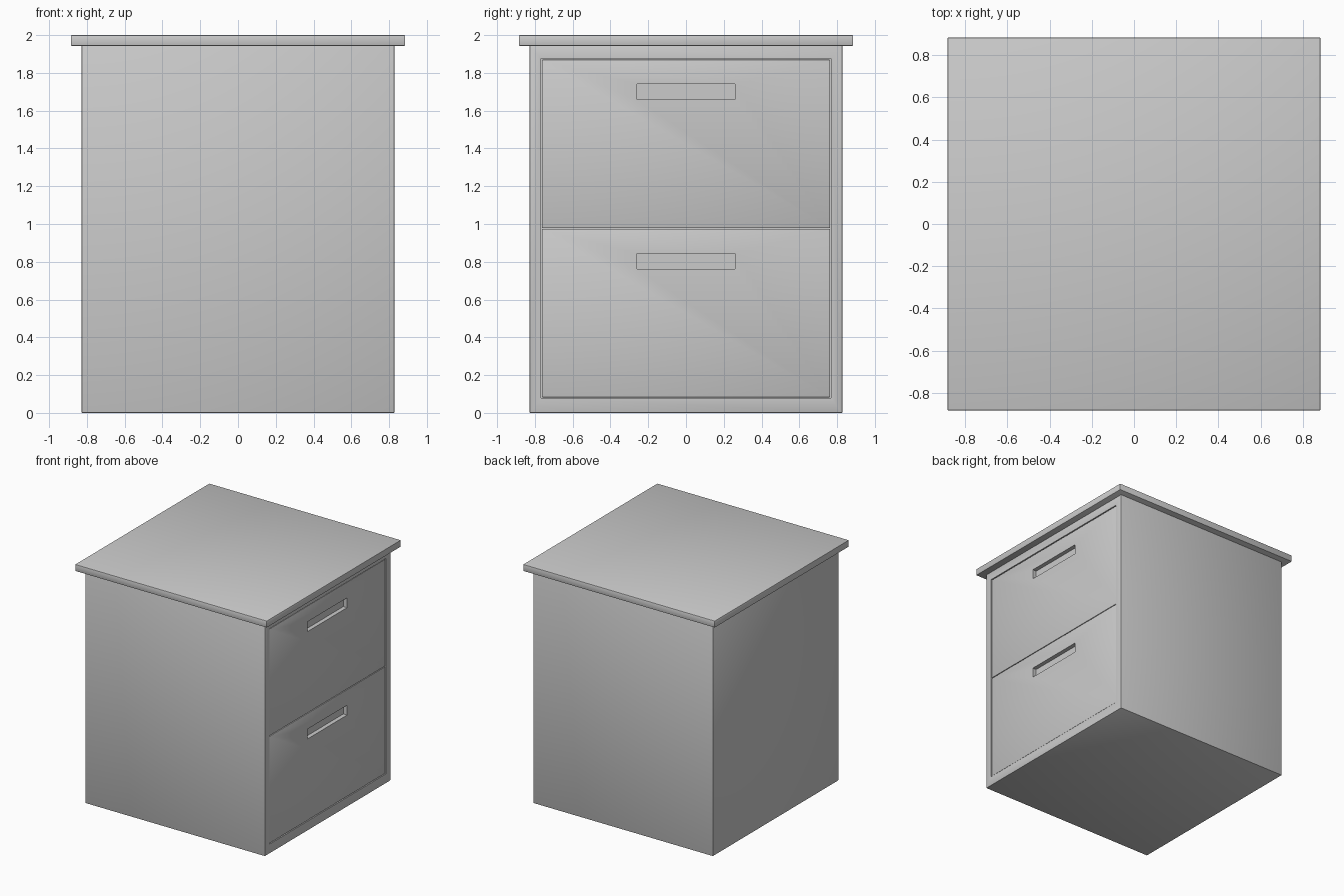
import bpy

if "Cube" in bpy.data.objects:
    bpy.data.objects.remove(bpy.data.objects["Cube"])


def box(name, x, y, z, bevel=0.0):
    """Box spanning the (min, max) ranges, with optional rounded edges."""
    bpy.ops.mesh.primitive_cube_add(size=1)
    ob = bpy.context.object
    ob.name = name
    ob.location = [(a + b) / 2 for a, b in (x, y, z)]
    ob.scale = [b - a for a, b in (x, y, z)]
    bpy.ops.object.transform_apply(location=True, rotation=True, scale=True)
    if bevel:
        m = ob.modifiers.new("edge", 'BEVEL')
        m.width, m.segments = bevel, 2
        bpy.ops.object.modifier_apply(modifier=m.name)
    return ob


def cut(ob, x, y, z):
    """Subtract a box from an object, then discard the cutter."""
    cutter = box("cutter", x, y, z)
    cutter.hide_render = True
    bpy.context.view_layer.objects.active = ob
    m = ob.modifiers.new("cut", 'BOOLEAN')
    m.operation, m.solver, m.object = 'DIFFERENCE', 'EXACT', cutter
    bpy.ops.object.modifier_apply(modifier=m.name)
    bpy.data.objects.remove(cutter, do_unlink=True)


def smooth(ob):
    bpy.ops.object.select_all(action='DESELECT')
    ob.select_set(True)
    bpy.context.view_layer.objects.active = ob
    bpy.ops.object.shade_smooth_by_angle(angle=0.6)


SIDE, TOP = 0.828, 0.885

# Cabinet body with a shallow opening on the +x side
body = box("cabinet_body", (-SIDE, SIDE), (-SIDE, SIDE), (0, 1.945), 0.004)
cut(body, (SIDE - 0.08, SIDE + 0.1), (-0.768, 0.768), (0.078, 1.875))
smooth(body)

# Overhanging top
smooth(box("top_panel", (-TOP, TOP), (-TOP, TOP), (1.943, 2.0), 0.006))

# Two drawer fronts with recessed finger pulls
for name, z0 in (("lower_drawer", 0.082), ("upper_drawer", 0.978)):
    front = SIDE - 0.003
    drawer = box(name, (SIDE - 0.08, front), (-0.763, 0.763), (z0, z0 + 0.892), 0.004)
    cut(drawer, (front - 0.035, front + 0.1), (-0.26, 0.26), (z0 + 0.68, z0 + 0.762))
    smooth(drawer)
